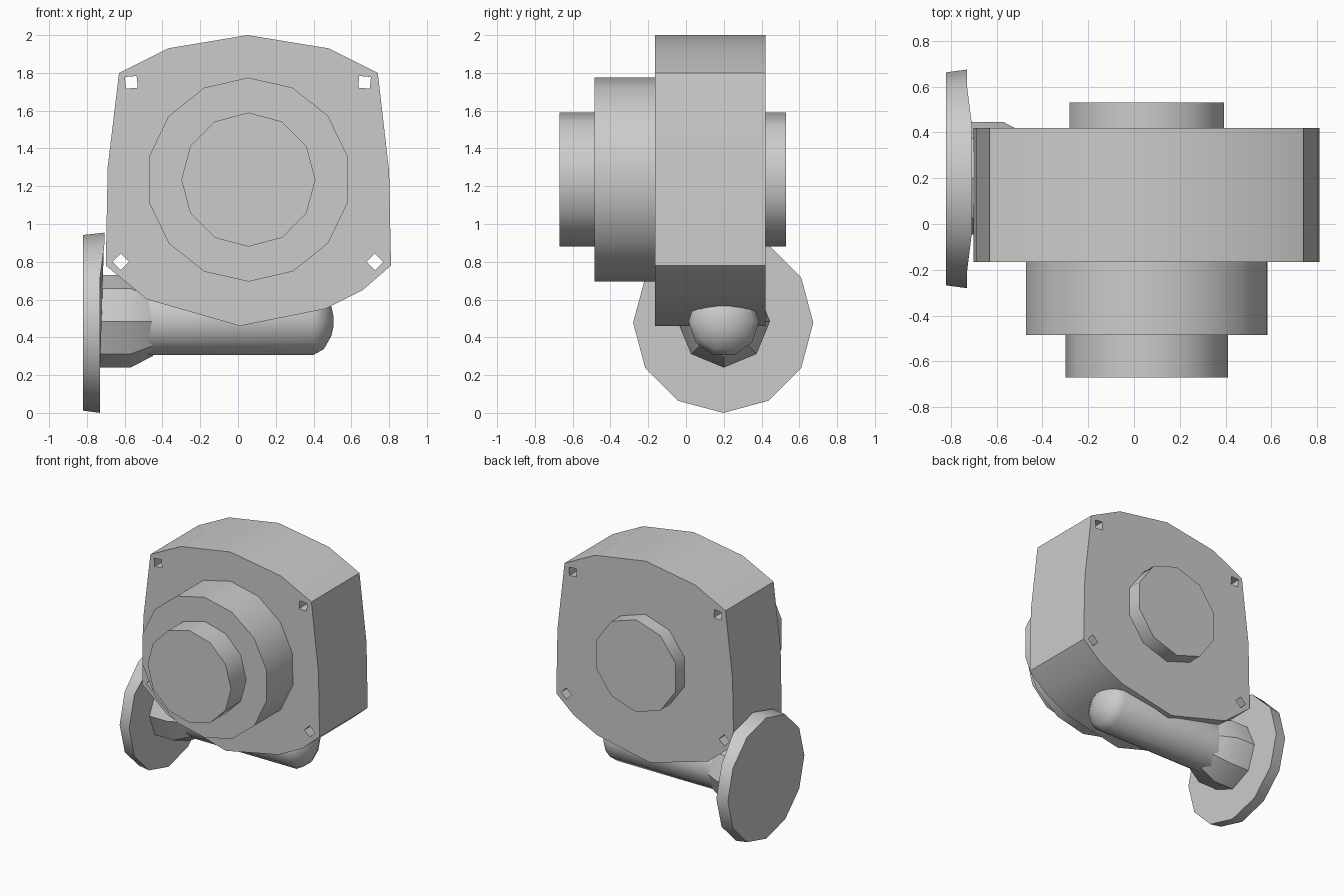
import bpy, bmesh, math

if "Cube" in bpy.data.objects:
    bpy.data.objects.remove(bpy.data.objects["Cube"])


def finish(name, bm, angle=35):
    bmesh.ops.recalc_face_normals(bm, faces=bm.faces)
    mesh = bpy.data.meshes.new(name)
    bm.to_mesh(mesh)
    bm.free()
    ob = bpy.data.objects.new(name, mesh)
    bpy.context.collection.objects.link(ob)
    if angle:
        bpy.ops.object.select_all(action='DESELECT')
        ob.select_set(True)
        bpy.context.view_layer.objects.active = ob
        bpy.ops.object.shade_smooth_by_angle(angle=math.radians(angle))
    return ob


def loft(bm, rings):
    """Skin equal-sized rings of points and cap both ends."""
    vs = [[bm.verts.new(p) for p in r] for r in rings]
    n = len(vs[0])
    for a, b in zip(vs, vs[1:]):
        for i in range(n):
            j = (i + 1) % n
            bm.faces.new((a[i], a[j], b[j], b[i]))
    bm.faces.new(vs[0])
    bm.faces.new(vs[-1])


def lathe(name, axis, c, profile, n, phase=0.0, angle=40):
    """Turn (position, radius) pairs round the x or y axis through c."""
    rings = []
    for t, r in profile:
        ring = []
        for i in range(n):
            a = math.radians(phase) + 2 * math.pi * i / n
            u, v = c[0] + r * math.cos(a), c[1] + r * math.sin(a)
            ring.append((t, u, v) if axis == 'x' else (u, t, v))
        rings.append(ring)
    bm = bmesh.new()
    loft(bm, rings)
    return finish(name, bm, angle)


# Main housing: extruded outline
outline = [(-0.63, 1.80), (-0.37, 1.93), (0.05, 2.0), (0.48, 1.93), (0.74, 1.80),
           (0.80, 1.28), (0.81, 0.78), (0.66, 0.65), (0.46, 0.55), (0.01, 0.46),
           (-0.48, 0.60), (-0.70, 0.78), (-0.69, 1.30)]
bm = bmesh.new()
loft(bm, [[(x, y, z) for x, z in outline] for y in (-0.165, 0.42)])
housing = finish("housing", bm, 0)

# Four square bolt holes cut through the corners
for x, z, phase in ((-0.565, 1.75, 50), (0.67, 1.75, 40), (-0.62, 0.80, 0), (0.725, 0.80, 0)):
    cutter = lathe("bolt_hole_cutter", 'y', (x, z), [(-0.4, 0.044), (0.6, 0.044)], 4, phase, 0)
    cutter.hide_render = True
    mod = housing.modifiers.new("bolt_hole", 'BOOLEAN')
    mod.object = cutter
    mod.operation = 'DIFFERENCE'
    mod.solver = 'EXACT'
    bpy.context.view_layer.objects.active = housing
    bpy.ops.object.modifier_apply(modifier=mod.name)
    bpy.data.objects.remove(cutter)
bpy.ops.object.select_all(action='DESELECT')
housing.select_set(True)
bpy.ops.object.shade_smooth_by_angle(angle=math.radians(25))

# Stepped collar and hubs on the main axis
hub = (0.055, 1.235)
lathe("front_collar", 'y', hub, [(-0.485, 0.54), (-0.15, 0.54)], 14, 13)
lathe("front_hub", 'y', hub, [(-0.67, 0.355), (-0.47, 0.355)], 12)
lathe("rear_hub", 'y', hub, [(0.40, 0.355), (0.53, 0.355)], 10, 18)

# Side pipe with flared neck and domed end
pipe = (0.20, 0.485)
lathe("side_pipe", 'x', pipe,
      [(-0.75, 0.187), (0.40, 0.187), (0.455, 0.155), (0.495, 0.08), (0.505, 0.03)], 10)
lathe("pipe_neck", 'x', pipe, [(-0.75, 0.245), (-0.57, 0.245), (-0.45, 0.184)], 8)

# Round mounting flange, its top inner edge leaning against the housing
flange = lathe("pipe_flange", 'x', (0.197, 0.477), [(-0.82, 0.465), (-0.73, 0.477)], 12)
for v in flange.data.vertices:
    if v.co.z > 0.85 and v.co.x > -0.8:
        v.co.x = -0.708
